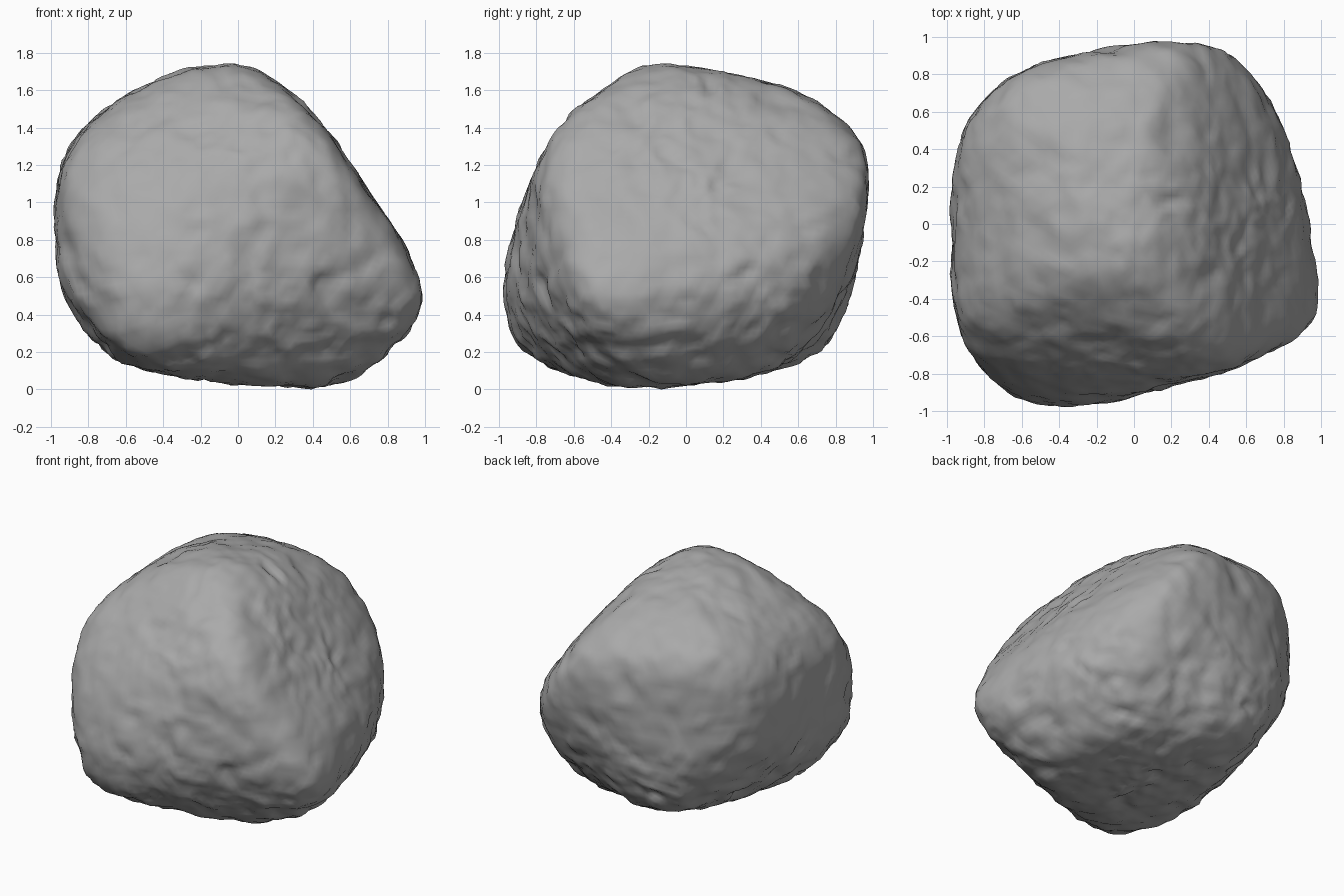
import bpy
import bmesh
import math
from mathutils import Vector, noise

default_cube = bpy.data.objects.get("Cube")
if default_cube:
    bpy.data.objects.remove(default_cube, do_unlink=True)

SHARPNESS = 12
X, Y, Z = Vector((1, 0, 0)), Vector((0, 1, 0)), Vector((0, 0, 1))


def tilted(x, y):
    """Upward axis leaning 30 degrees towards the horizontal direction x, y."""
    return (Vector((x, y, 0)).normalized() * 0.5 + Z * math.cos(math.pi / 6)).normalized()


# Facets that cut the boulder: two axes, then (angle, distance from the centre)
FACETS = [
    (X, Z, [(0, .99), (32, .715), (43, .72), (57, .79), (90, .92), (108, .93),
            (127, .96), (150, 1.02), (180, .99), (225, 1), (262, .8),
            (270, .84), (311, 1), (330, 1.05)]),
    (Y, Z, [(0, .99), (15, 1.04), (41, 1.03), (60, .96), (80, .89), (110, .91),
            (125, .89), (138, .88), (150, .885), (168, .9), (180, .99),
            (233, 1.12), (281, .82), (300, .92), (348, .93)]),
    (X, Y, [(13, .905), (41, .99), (102, .96), (135, 1.05), (225, 1.13),
            (291, .9), (334, 1.07)]),
    ((X + Y).normalized(), tilted(-1, 1),
     [(45, 1.08), (90, 1.06), (135, 1.05), (225, 1.16), (270, .98), (315, .97)]),
    (-(X + Y).normalized(), tilted(1, -1),
     [(45, .9), (90, .91), (135, .74), (225, .92), (270, .91), (315, 1.06)]),
    ((Y - X).normalized(), tilted(1, 1),
     [(45, 1.09), (90, .99), (135, .8), (225, .95), (270, 1.07), (315, .91)]),
]

planes = []
for across, up, cuts in FACETS:
    for angle, reach in cuts:
        a = math.radians(angle)
        planes.append((across * math.cos(a) + up * math.sin(a), reach))


def rounded_radius(direction, reaches):
    """Distance to the softly rounded intersection of all facets."""
    total = 0.0
    for (normal, _), reach in zip(planes, reaches):
        facing = direction.dot(normal)
        if facing > 0:
            total += (facing / reach) ** SHARPNESS
    return total ** (-1 / SHARPNESS)


def sphere_mesh(detail):
    bm = bmesh.new()
    bmesh.ops.create_icosphere(bm, subdivisions=detail, radius=1)
    return bm


# Push the facets outwards until the rounded form reaches each one
reaches = [reach for _, reach in planes]
coarse = sphere_mesh(4)
directions = [v.co.normalized() for v in coarse.verts]
coarse.free()
for step in range(12):
    points = [d * rounded_radius(d, reaches) for d in directions]
    for i, (normal, target) in enumerate(planes):
        actual = max(p.dot(normal) for p in points)
        reaches[i] = min(max(reaches[i] * target / actual, target * 0.9), target * 1.4)


def weathering(p):
    """Broad swells, small lumps and shallow pits, rougher near the base."""
    rough = 1.0 + 0.8 * max(0.0, min(1.0, -p.z * 2))
    swell = noise.noise(p * 2.3) * 0.01
    warped = p + noise.noise_vector(p * 3) * 0.08
    lumps = noise.noise(warped * 7) * 0.013
    pits = -max(0.0, noise.noise(warped * 5 + X * 9) - 0.25) * 0.04
    grain = noise.noise(warped * 15) * 0.008
    return swell + (lumps + pits + grain) * rough


# Boulder surface
bm = sphere_mesh(6)
for v in bm.verts:
    d = v.co.normalized()
    p = d * rounded_radius(d, reaches)
    v.co = p + d * weathering(p)

# Centre it and stand it on the ground
low = Vector([min(v.co[i] for v in bm.verts) for i in range(3)])
high = Vector([max(v.co[i] for v in bm.verts) for i in range(3)])
middle = (low + high) / 2
bmesh.ops.translate(bm, verts=bm.verts, vec=(-middle.x, -middle.y, -low.z))
for face in bm.faces:
    face.smooth = True

mesh = bpy.data.meshes.new("boulder")
bm.to_mesh(mesh)
bm.free()
boulder = bpy.data.objects.new("boulder", mesh)
bpy.context.collection.objects.link(boulder)

# Stone colour
stone = bpy.data.materials.new("grey stone")
stone.use_nodes = True
colour = (0.4, 0.4, 0.4, 1)
stone.diffuse_color = colour
for node in stone.node_tree.nodes:
    if node.type == 'BSDF_PRINCIPLED':
        node.inputs["Base Color"].default_value = colour
        node.inputs["Roughness"].default_value = 0.9
mesh.materials.append(stone)
